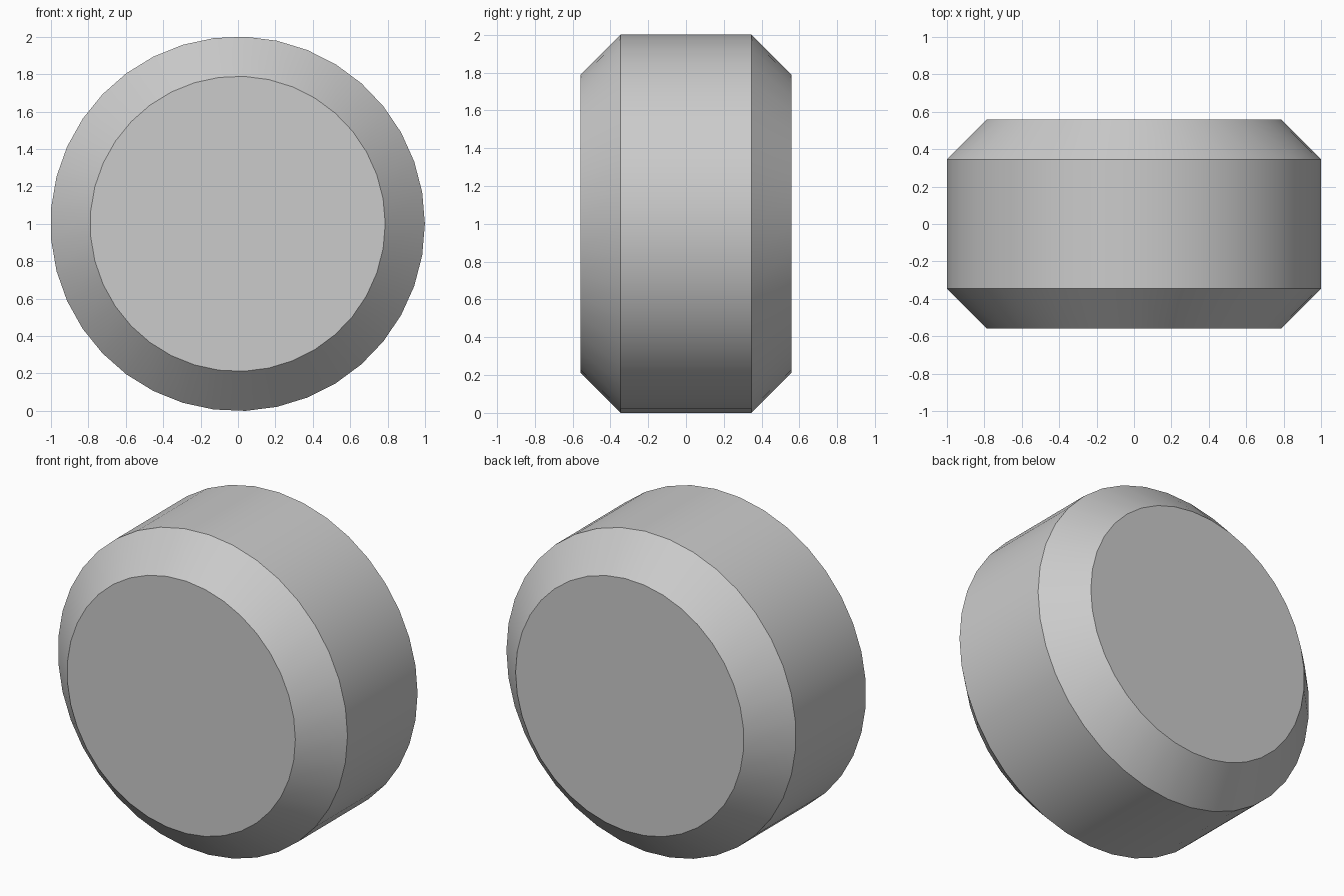
import bpy
import bmesh
from math import cos, sin, pi

# Remove the default object
cube = bpy.data.objects.get("Cube")
if cube:
    bpy.data.objects.remove(cube, do_unlink=True)

SIDES = 37
RADIUS = 1.001
CHAMFER = 0.212
HALF_DEPTH = 0.558
# Odd side count: shift so the bounding box is centred
SHIFT = -RADIUS * (1 - cos(pi / SIDES)) / 2

# Plain grey colour
grey = bpy.data.materials.new("plain_grey")
grey.use_nodes = True
colour = (0.6, 0.6, 0.6, 1)
grey.diffuse_color = colour
grey.node_tree.nodes["Principled BSDF"].inputs["Base Color"].default_value = colour

# Chamfered drum: rings along y, bridged and capped
profile = [
    (-HALF_DEPTH, RADIUS - CHAMFER),
    (-HALF_DEPTH + CHAMFER, RADIUS),
    (HALF_DEPTH - CHAMFER, RADIUS),
    (HALF_DEPTH, RADIUS - CHAMFER),
]
bm = bmesh.new()
rings = []
for y, r in profile:
    angles = [2 * pi * i / SIDES for i in range(SIDES)]
    rings.append([bm.verts.new((SHIFT + r * cos(a), y, 1 + r * sin(a))) for a in angles])
for a, b in zip(rings, rings[1:]):
    for i in range(SIDES):
        j = (i + 1) % SIDES
        bm.faces.new((a[i], a[j], b[j], b[i]))
bm.faces.new(rings[0])
bm.faces.new(rings[-1])
bmesh.ops.recalc_face_normals(bm, faces=bm.faces)

mesh = bpy.data.meshes.new("chamfered_drum")
bm.to_mesh(mesh)
bm.free()
mesh.materials.append(grey)
drum = bpy.data.objects.new("chamfered_drum", mesh)
bpy.context.collection.objects.link(drum)

# Smooth sides, crisp chamfer edges
bpy.ops.object.select_all(action="DESELECT")
drum.select_set(True)
bpy.context.view_layer.objects.active = drum
bpy.ops.object.shade_smooth_by_angle(angle=pi / 6)
